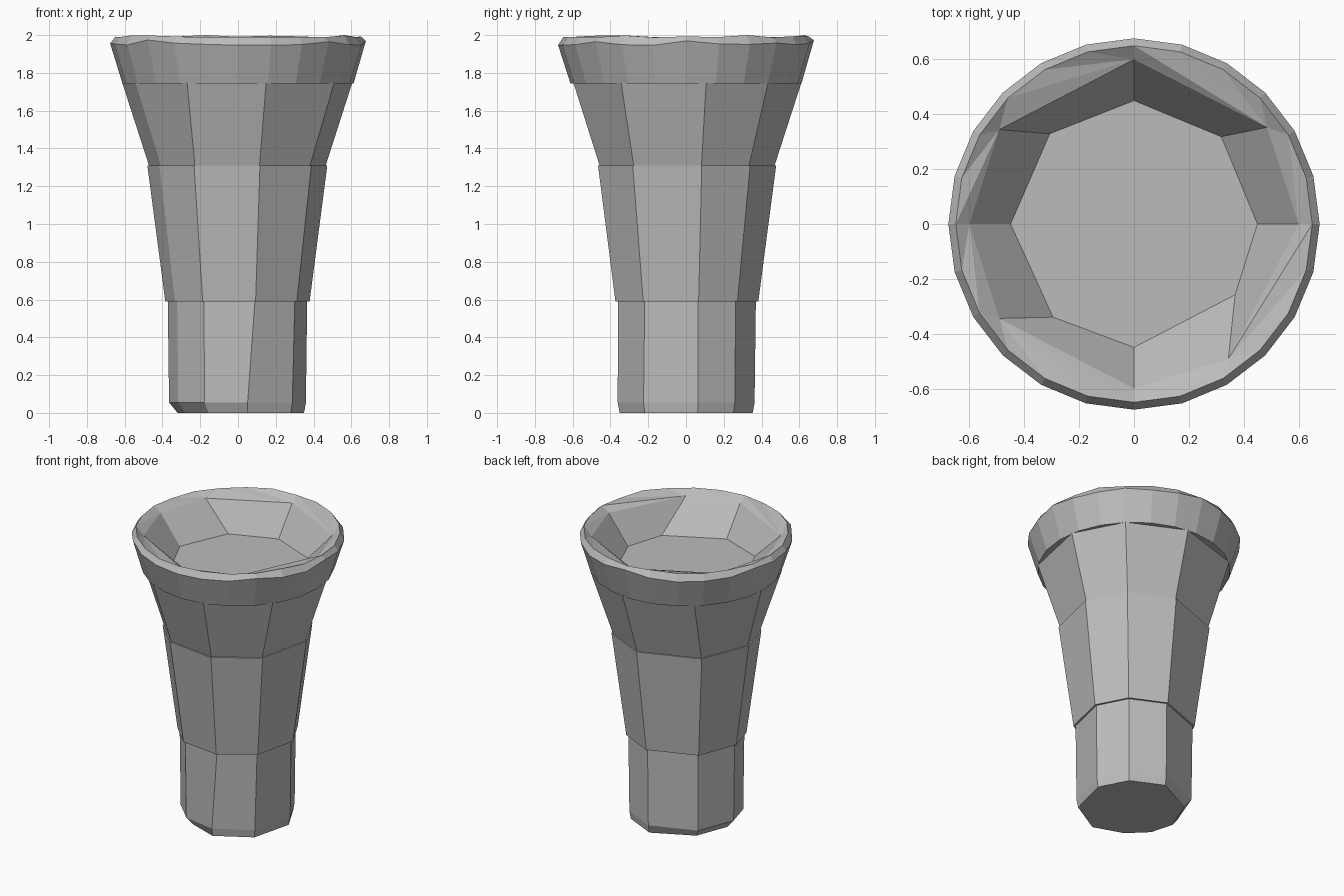
import bpy
import bmesh
import random
from math import cos, sin, radians

random.seed(4)
cube = bpy.data.objects.get("Cube")
if cube:
    bpy.data.objects.remove(cube)

# One stone grey for the whole pedestal
stone = bpy.data.materials.new("stone_grey")
stone.use_nodes = True
GREY = (0.5, 0.5, 0.5, 1)
stone.diffuse_color = GREY
stone.node_tree.nodes["Principled BSDF"].inputs["Base Color"].default_value = GREY


def ring(angles, radius, z, wobble=0):
    """Rough polygon as (angle, radius, height) corners."""
    radii = radius if isinstance(radius, list) else [radius] * len(angles)
    return [(a, r, z + random.uniform(-wobble, wobble)) for a, r in zip(angles, radii)]


def join_rings(bm, low, high):
    """Quads between matching rings, a triangle strip between unequal ones."""
    n, m = len(low), len(high)
    if n == m:
        for i in range(n):
            j = (i + 1) % n
            bm.faces.new((low[i][1], low[j][1], high[j][1], high[i][1]))
        return
    i = j = 0
    while i < n or j < m:
        next_low = low[(i + 1) % n][0] + 360 * ((i + 1) // n)
        next_high = high[(j + 1) % m][0] + 360 * ((j + 1) // m)
        a, b = low[i % n][1], high[j % m][1]
        if j >= m or (i < n and next_low <= next_high):
            bm.faces.new((a, low[(i + 1) % n][1], b))
            i += 1
        else:
            bm.faces.new((a, high[(j + 1) % m][1], b))
            j += 1


def loft(name, rings):
    """Closed faceted solid through a stack of rings."""
    bm = bmesh.new()
    loops = [[(a, bm.verts.new((r * cos(radians(a)), r * sin(radians(a)), z)))
              for a, r, z in corners] for corners in rings]
    for low, high in zip(loops, loops[1:]):
        join_rings(bm, low, high)
    for loop in (loops[0], loops[-1]):
        bm.faces.new([v for _, v in loop])
    bmesh.ops.recalc_face_normals(bm, faces=bm.faces)
    mesh = bpy.data.meshes.new(name)
    bm.to_mesh(mesh)
    bm.free()
    mesh.materials.append(stone)
    obj = bpy.data.objects.new(name, mesh)
    bpy.context.collection.objects.link(obj)
    return obj


# Uneven nine-sided plan shared by the stacked tiers
plan = [10, 45, 84, 137, 181, 210, 241, 284, 324]

# Foot, chipped along its right-hand lower edge
chipped = [0.32 if 130 < a < 250 else 0.355 for a in plan]
foot_plan = [10, 45, 84, 137, 181, 210, 241, 278, 322]
loft("foot_tier", [ring(foot_plan, chipped, 0),
                   ring(foot_plan, 0.365, 0.055),
                   ring(plan, 0.372, 0.6)])

# Shaft and flared neck
loft("shaft_tier", [ring(plan, 0.385, 0.59), ring(plan, 0.48, 1.31)])
neck_top = [10, 45, 84, 130, 176, 208, 244, 284, 326]
loft("neck_tier", [ring(plan, 0.47, 1.305), ring(neck_top, 0.615, 1.75)])

# Rounded rim around a shallow faceted bowl
circle = list(range(0, 360, 15))
bowl_edge = [0, 36, 90, 145, 180, 215, 270, 305]
bowl_floor = [0, 45, 90, 133, 180, 229, 270, 325]
loft("rim_bowl", [ring(circle, 0.612, 1.745),
                  ring(circle, 0.677, 1.96, 0.015),
                  ring(circle, 0.65, 1.993, 0.007),
                  ring(bowl_edge, 0.6, 1.955),
                  ring(bowl_floor, 0.45, 1.76)])
